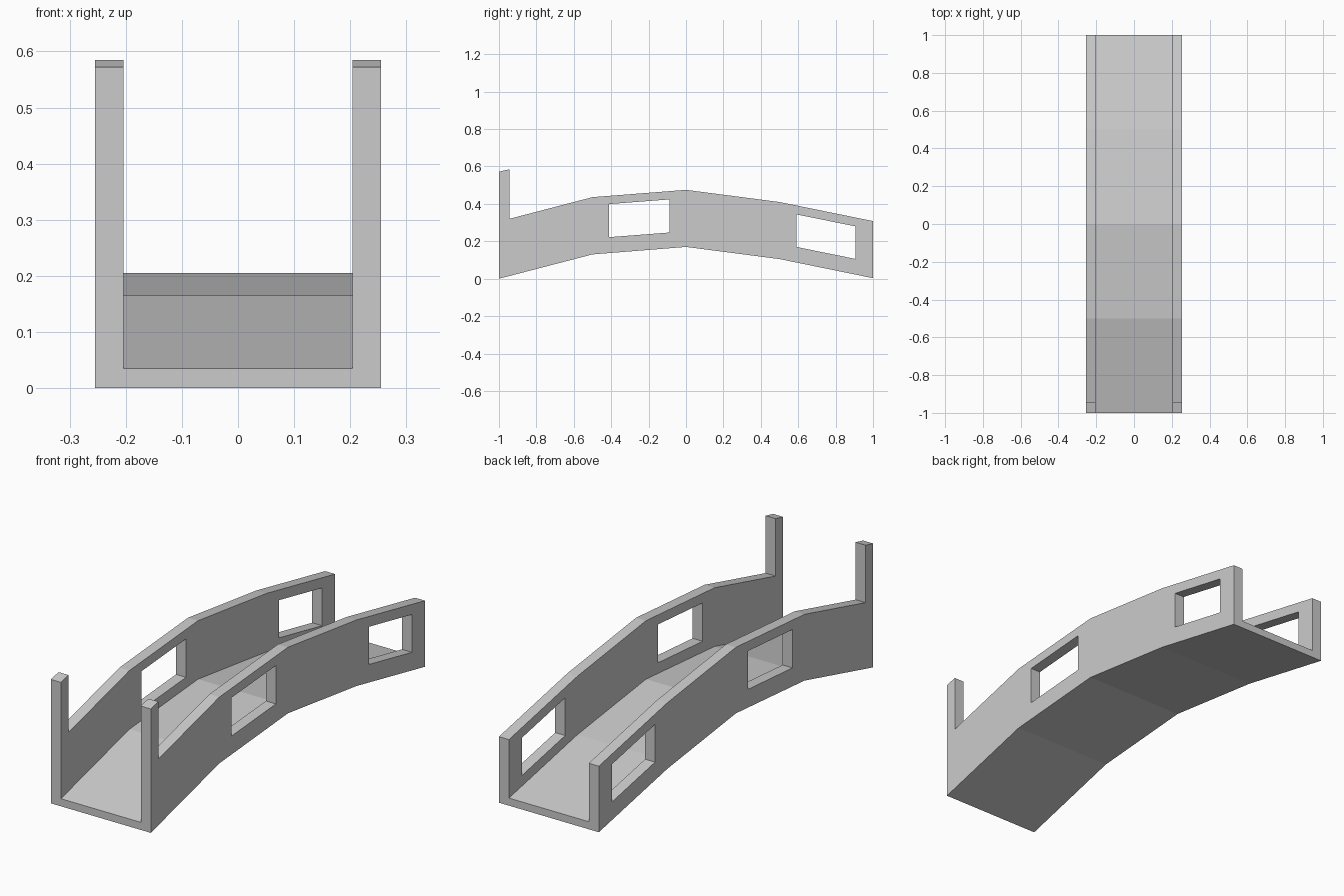
import bpy, bmesh
from math import pi

if "Cube" in bpy.data.objects:
    bpy.data.objects.remove(bpy.data.objects["Cube"])

INNER, OUTER = 0.204, 0.255
THICK = 0.035
under = [(-1, 0), (-0.5, 0.13), (0, 0.17), (0.5, 0.105), (1, 0.003)]
rail = [(1, 0.308), (0.5, 0.41), (0, 0.475), (-0.5, 0.436),
        (-0.945, 0.32), (-0.945, 0.585), (-1, 0.572)]


def window(y0, y1, z0, z1, height):
    """Sheared opening following the slope of the wall."""
    return [(y0, z0), (y1, z1), (y1, z1 + height), (y0, z0 + height)]


windows = [window(-0.413, -0.088, 0.222, 0.247, 0.177),
           window(0.59, 0.905, 0.17, 0.106, 0.174)]


def extrude_profile(name, loops, x0, x1):
    """Extrude (y, z) loops along x; loops after the first are holes."""
    curve = bpy.data.curves.new(name, 'CURVE')
    curve.dimensions = '2D'
    curve.fill_mode = 'BOTH'
    curve.extrude = (x1 - x0) / 2
    for loop in loops:
        spline = curve.splines.new('POLY')
        spline.points.add(len(loop) - 1)
        for point, (y, z) in zip(spline.points, loop):
            point.co = (y, z, 0, 1)
        spline.use_cyclic_u = True
    obj = bpy.data.objects.new(name, curve)
    bpy.context.collection.objects.link(obj)
    obj.rotation_euler = (pi / 2, 0, pi / 2)
    obj.location.x = (x0 + x1) / 2
    bpy.ops.object.select_all(action='DESELECT')
    obj.select_set(True)
    bpy.context.view_layer.objects.active = obj
    bpy.ops.object.convert(target='MESH')
    obj = bpy.context.view_layer.objects.active
    # Weld the caps to the sides and keep flat faces
    bm = bmesh.new()
    bm.from_mesh(obj.data)
    bmesh.ops.remove_doubles(bm, verts=bm.verts, dist=1e-5)
    bmesh.ops.recalc_face_normals(bm, faces=bm.faces)
    for face in bm.faces:
        face.smooth = False
    bm.to_mesh(obj.data)
    bm.free()
    return obj


# Arched walkway deck
deck_top = [(y, z + THICK) for y, z in reversed(under)]
extrude_profile("deck", [under + deck_top], -INNER, INNER)

# Side walls with front posts and window openings
for side, x0, x1 in (("right", INNER, OUTER), ("left", -OUTER, -INNER)):
    extrude_profile(side + "_wall", [under + rail] + windows, x0, x1)
